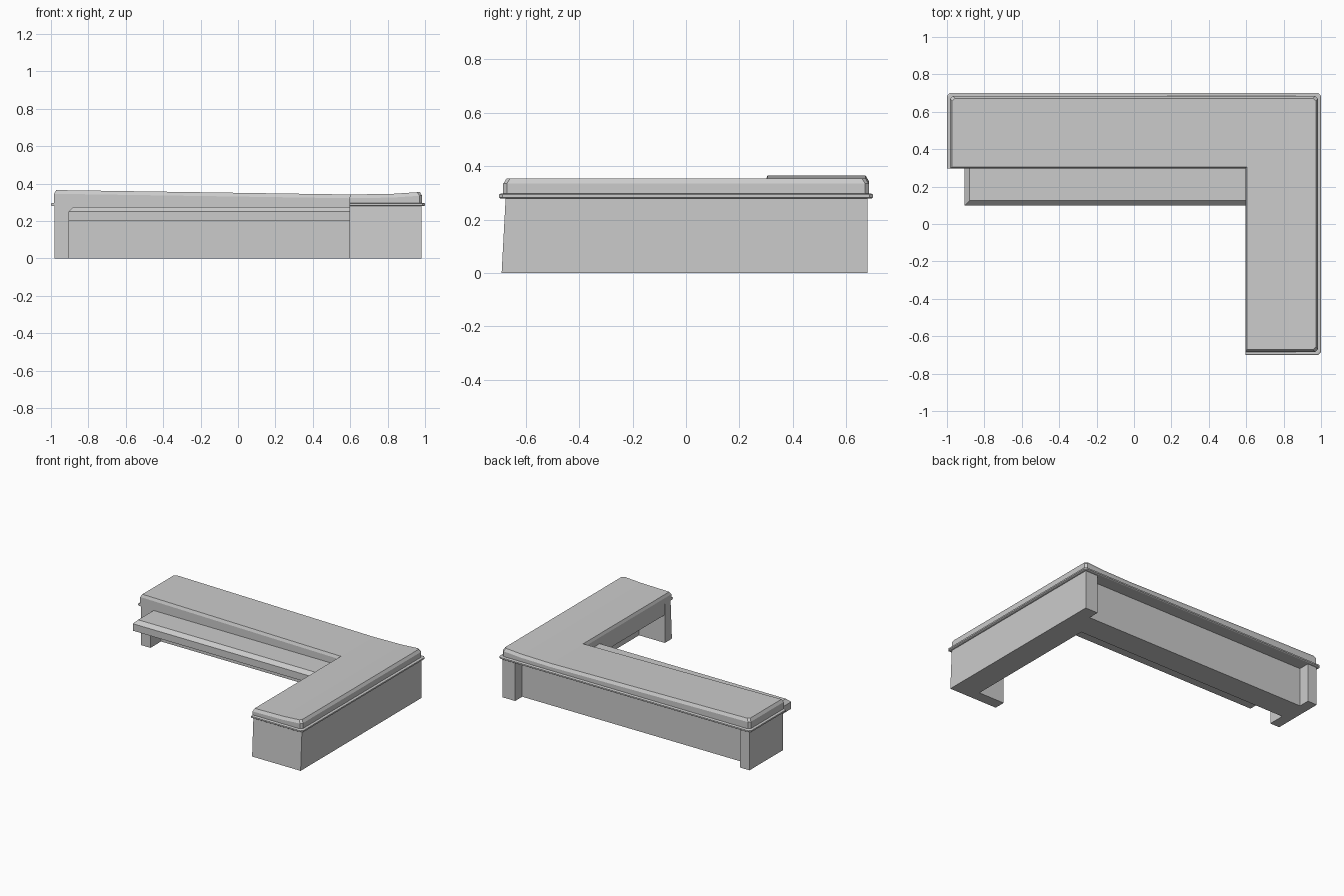
import bpy, bmesh

if "Cube" in bpy.data.objects:
    bpy.data.objects.remove(bpy.data.objects["Cube"])


def make_object(name, verts, faces):
    bm = bmesh.new()
    vs = [bm.verts.new(v) for v in verts]
    for f in faces:
        bm.faces.new([vs[i] for i in f])
    bmesh.ops.recalc_face_normals(bm, faces=bm.faces)
    mesh = bpy.data.meshes.new(name)
    bm.to_mesh(mesh)
    bm.free()
    ob = bpy.data.objects.new(name, mesh)
    bpy.context.collection.objects.link(ob)
    return ob


def loft(name, rings, caps):
    """Join matching rings of points; caps lists the faces closing each end."""
    n = len(rings[0])
    verts = [p for r in rings for p in r]
    faces = [(k * n + i, k * n + (i + 1) % n, (k + 1) * n + (i + 1) % n, (k + 1) * n + i)
             for k in range(len(rings) - 1) for i in range(n)]
    top = (len(rings) - 1) * n
    faces += [tuple(reversed(c)) for c in caps]
    faces += [tuple(top + i for i in c) for c in caps]
    return make_object(name, verts, faces)


def box(name, x0, x1, y0, y1, z0, z1):
    ring = lambda z: [(x0, y0, z), (x1, y0, z), (x1, y1, z), (x0, y1, z)]
    return loft(name, [ring(z0), ring(z1)], [(0, 1, 2, 3)])


def l_ring(outer, inner, z, k=0.014):
    """L outline: outer sides inset from the bounds, inner sides inset from the nook,
    outer corners cut by k."""
    a, b, c = 1 - outer, 0.7 - outer, 0.595 + inner
    d = 0.297 + inner
    pts = [(-a, d), (c, d), (c, -b), (0.83, -b), (a - k, -b), (a, k - b),
           (a, b - k), (a - k, b), (0.83, b), (c, b), (k - a, b), (-a, b - k)]
    return [(x, y, z(x)) for x, y in pts]


def top_height(x):
    # worktop dips gently toward the corner and rises at the outer edge
    if x < 0.6:
        return 0.341 + 0.024 * (0.6 - x) / 1.58
    if x < 0.83:
        return 0.341 + 0.004 * (x - 0.6) / 0.23
    return 0.345 + 0.010 * (x - 0.83) / 0.15


L_CAPS = [(0, 1, 9, 10, 11), (1, 2, 3, 8, 9), (3, 4, 5, 6, 7, 8)]

# Raised L-shaped counter top with a chamfered upper edge
loft("counter_top", [l_ring(0.016, 0, lambda x: 0.29),
                     l_ring(0.016, 0, lambda x: top_height(x) - 0.02),
                     l_ring(0.028, 0.008, top_height)], L_CAPS)

# Thin rim projecting below the counter
loft("counter_rim", [l_ring(0.006, 0, lambda x: 0.279),
                     l_ring(0, 0, lambda x: 0.283),
                     l_ring(0, 0, lambda x: 0.293),
                     l_ring(0.006, 0, lambda x: 0.297)], L_CAPS)

# Supporting walls, end panel and corner post
box("back_wall", -0.91, 0.9, 0.42, 0.6, 0, 0.28)
box("side_wall", 0.8, 0.98, -0.64, 0.6, 0, 0.28)
box("left_end_panel", -0.98, -0.905, 0.3, 0.68, 0, 0.28)
box("corner_post", 0.88, 0.98, 0.6, 0.68, 0, 0.28)

# Aprons hanging from the inner edges of the counter
box("back_apron", -0.91, 0.64, 0.3, 0.34, 0.2, 0.28)
box("side_apron", 0.597, 0.64, -0.62, 0.3, 0.2, 0.28)

# Slightly leaning panel closing the front of the side wing
loft("front_end_panel", [
    [(0.595, -0.69, 0), (0.98, -0.69, 0), (0.98, -0.61, 0), (0.595, -0.61, 0)],
    [(0.595, -0.675, 0.28), (0.98, -0.675, 0.28), (0.98, -0.61, 0.28), (0.595, -0.61, 0.28)],
], [(0, 1, 2, 3)])


# Lower desk with a chamfered edge on its front and left
def desk_ring(inset, z):
    return [(-0.905 + inset, 0.1 + inset, z), (0.62, 0.1 + inset, z),
            (0.62, 0.43, z), (-0.905 + inset, 0.43, z)]


loft("lower_desk", [desk_ring(0, 0.2), desk_ring(0, 0.25), desk_ring(0.025, 0.275)],
     [(0, 1, 2, 3)])
